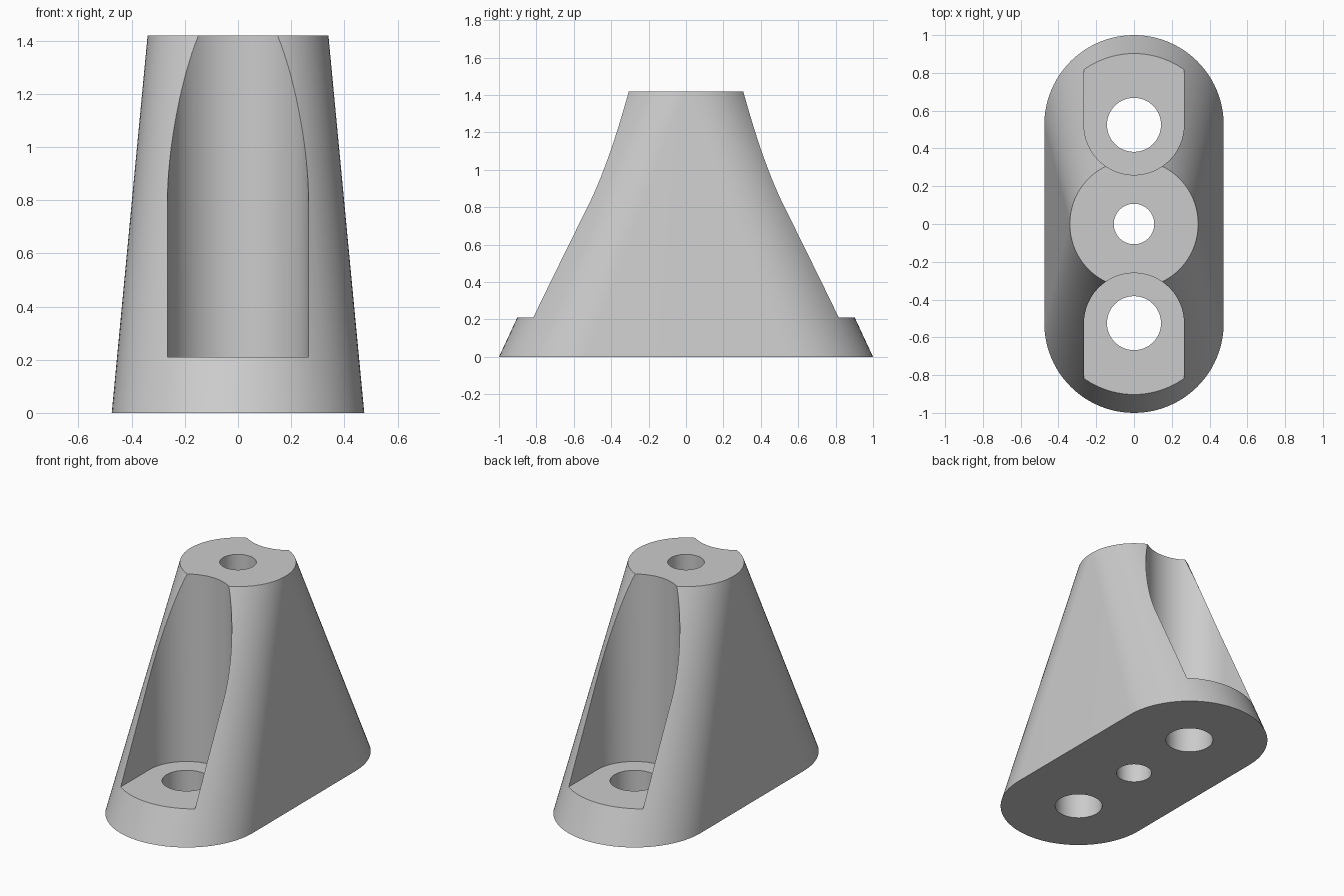
import bpy, bmesh, math

cube = bpy.data.objects.get("Cube")
if cube:
    bpy.data.objects.remove(cube, do_unlink=True)

HEIGHT, LEDGE = 1.42, 0.21
BASE_R, TOP_R = 0.475, 0.34
BOLT_Y, SLOT_R = 0.525, 0.265
BOLT_R, BORE_R = 0.143, 0.107
STEPS = 48

grey = bpy.data.materials.new("light_grey")
grey.use_nodes = True
grey.diffuse_color = (0.6, 0.6, 0.6, 1)
grey.node_tree.nodes["Principled BSDF"].inputs["Base Color"].default_value = (0.6, 0.6, 0.6, 1)


def arc(radius, y, start):
    """Half circle about (0, y), running counter-clockwise."""
    angles = [start + math.pi * i / STEPS for i in range(STEPS + 1)]
    return [(radius * math.cos(a), y + radius * math.sin(a)) for a in angles]


def loft(name, lower, z0, upper, z1):
    """Solid between two outlines with the same number of points."""
    bm = bmesh.new()
    low = [bm.verts.new((x, y, z0)) for x, y in lower]
    high = [bm.verts.new((x, y, z1)) for x, y in upper]
    bm.faces.new(low[::-1])
    bm.faces.new(high)
    for i in range(len(low)):
        j = (i + 1) % len(low)
        bm.faces.new((low[i], low[j], high[j], high[i]))
    bmesh.ops.remove_doubles(bm, verts=bm.verts, dist=1e-5)
    bmesh.ops.recalc_face_normals(bm, faces=bm.faces)
    mesh = bpy.data.meshes.new(name)
    bm.to_mesh(mesh)
    bm.free()
    mesh.materials.append(grey)
    obj = bpy.data.objects.new(name, mesh)
    bpy.context.collection.objects.link(obj)
    return obj


def prism(name, outline, z0, z1):
    return loft(name, outline, z0, outline, z1)


def circle(radius, y):
    return arc(radius, y, 0) + arc(radius, y, math.pi)


# Tapered body: rounded oblong foot rising to a round top
foot = arc(BASE_R, BOLT_Y, 0) + arc(BASE_R, -BOLT_Y, math.pi)
body = loft("tapered_stand", foot, 0, circle(TOP_R, 0), HEIGHT)

# Centre bore, bolt holes and the round-backed slots above them
cutters = [prism("centre_bore", circle(BORE_R, 0), -0.1, HEIGHT + 0.1)]
for side, label in ((1, "back"), (-1, "front")):
    y = side * BOLT_Y
    cutters.append(prism(label + "_bolt_hole", circle(BOLT_R, y), -0.1, LEDGE + 0.1))
    start = math.pi if side > 0 else 0
    slot = arc(SLOT_R, y, start) + [(side * SLOT_R, side * 1.2), (-side * SLOT_R, side * 1.2)]
    cutters.append(prism(label + "_slot", slot, LEDGE, HEIGHT + 0.1))

bpy.ops.object.select_all(action="DESELECT")
bpy.context.view_layer.objects.active = body
body.select_set(True)
for cutter in cutters:
    cutter.hide_render = True
    cut = body.modifiers.new(cutter.name, "BOOLEAN")
    cut.operation = "DIFFERENCE"
    cut.solver = "EXACT"
    cut.object = cutter
    bpy.ops.object.modifier_apply(modifier=cut.name)
    bpy.data.objects.remove(cutter, do_unlink=True)

bpy.ops.object.shade_smooth_by_angle(angle=math.radians(30))
